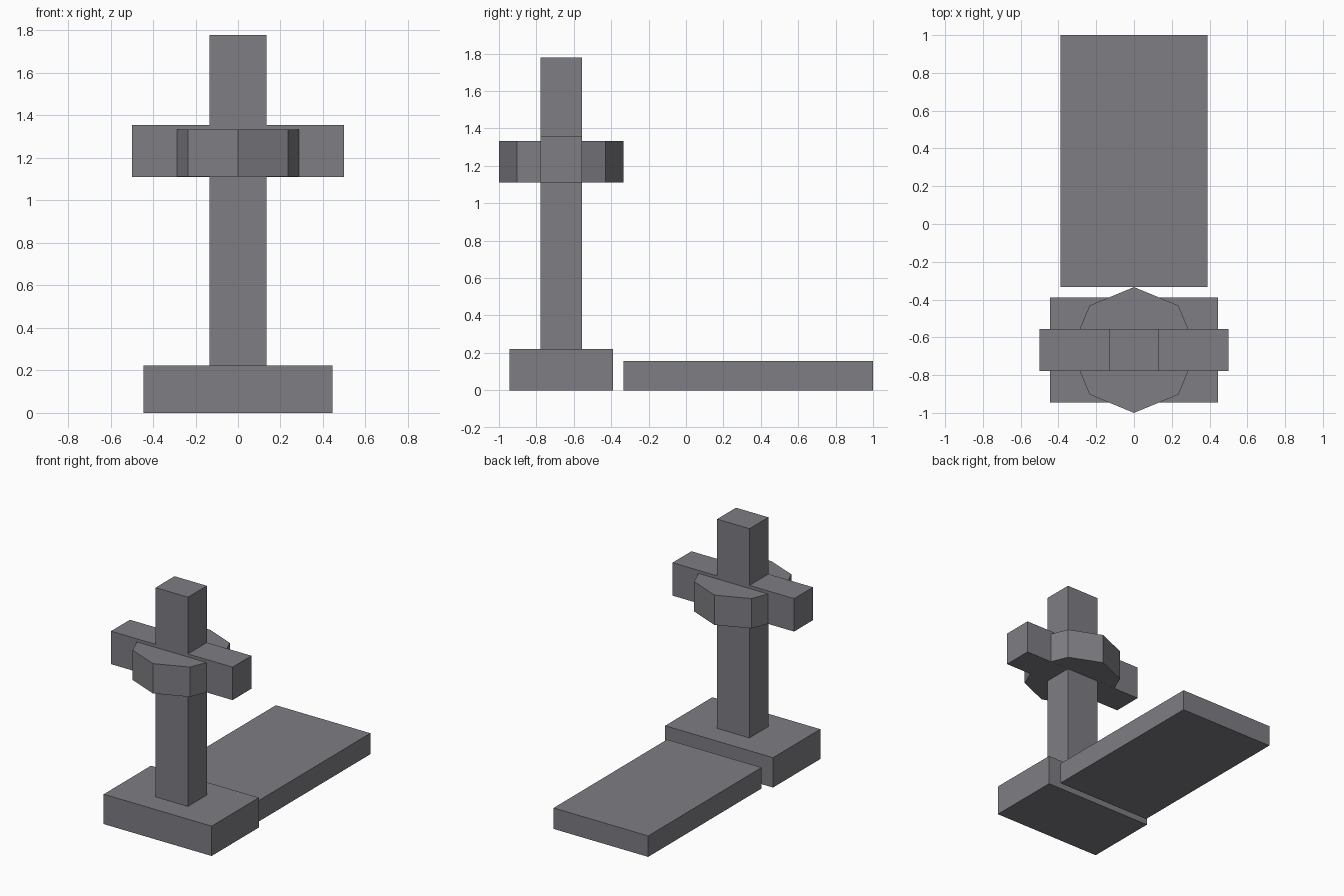
import bpy, bmesh, math
from mathutils import Matrix

if "Cube" in bpy.data.objects:
    bpy.data.objects.remove(bpy.data.objects["Cube"])

stone = bpy.data.materials.new("grey_stone")
stone.diffuse_color = (0.21, 0.205, 0.225, 1)
stone.use_nodes = True
stone.node_tree.nodes["Principled BSDF"].inputs["Base Color"].default_value = stone.diffuse_color


def add_object(name, bm):
    mesh = bpy.data.meshes.new(name)
    bm.to_mesh(mesh)
    bm.free()
    mesh.materials.append(stone)
    obj = bpy.data.objects.new(name, mesh)
    bpy.context.collection.objects.link(obj)
    return obj


def box(name, half_x, y0, y1, z0, z1):
    bm = bmesh.new()
    place = Matrix.Translation((0, (y0 + y1) / 2, (z0 + z1) / 2))
    size = Matrix.Diagonal((2 * half_x, y1 - y0, z1 - z0, 1))
    bmesh.ops.create_cube(bm, size=1, matrix=place @ size)
    return add_object(name, bm)


# Grave slab and plinth on the ground
box("ground_slab", 0.389, -0.333, 1.0, 0, 0.156)
box("plinth", 0.444, -0.944, -0.389, 0, 0.222)

# Upright and arms of the cross
box("cross_upright", 0.133, -0.778, -0.556, 0.222, 1.778)
box("cross_arms", 0.5, -0.778, -0.556, 1.111, 1.356)

# Solid octagonal collar around the crossing, a corner pointing forward
bm = bmesh.new()
bmesh.ops.create_cone(bm, cap_ends=True, segments=8, radius1=0.333,
                      radius2=0.333, depth=0.222,
                      matrix=Matrix.Translation((0, -0.667, 1.2225)))
add_object("octagonal_collar", bm)
